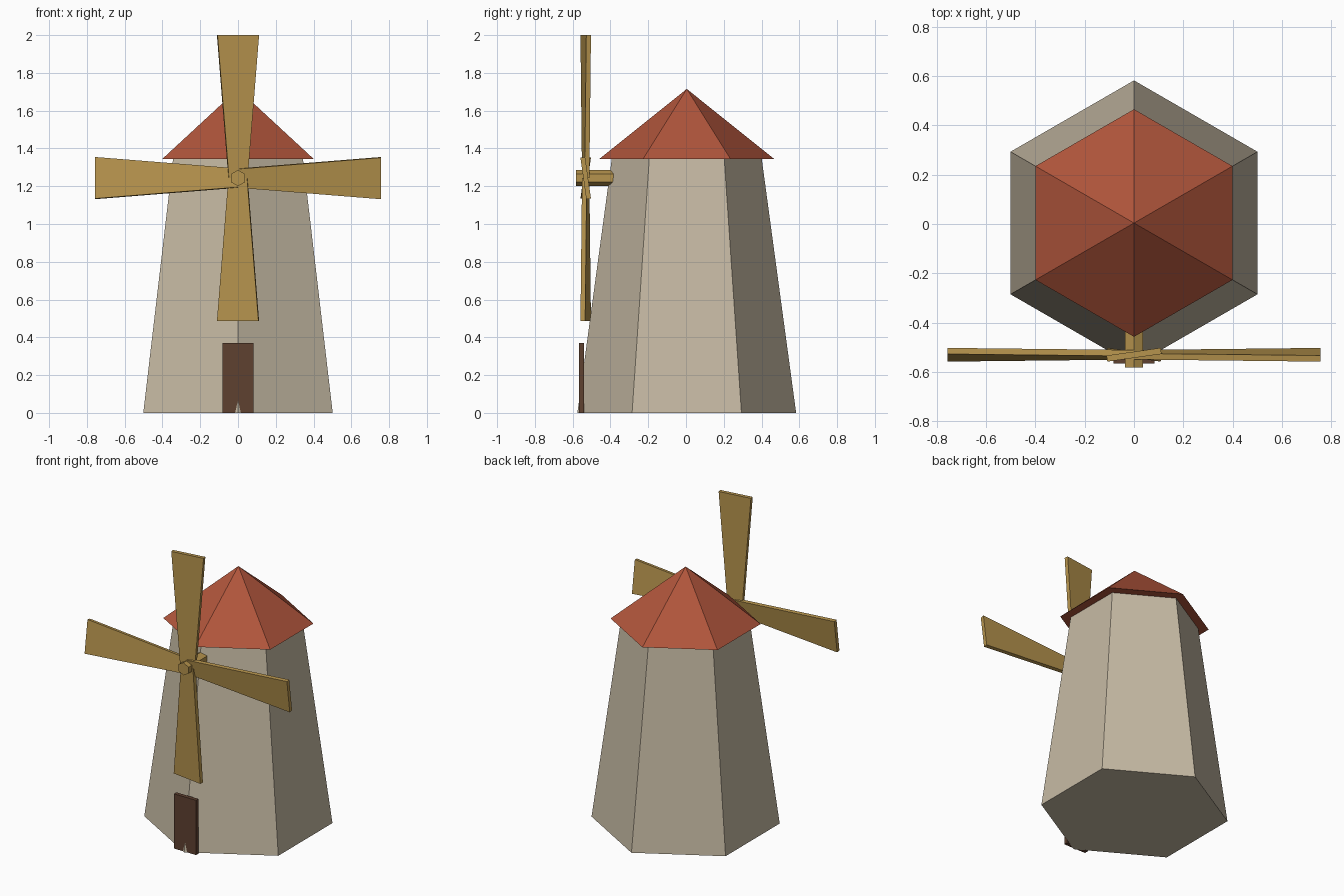
import bpy, bmesh, math
from mathutils import Matrix, Vector

if "Cube" in bpy.data.objects:
    bpy.data.objects.remove(bpy.data.objects["Cube"])


def material(name, rgb):
    m = bpy.data.materials.new(name)
    m.diffuse_color = (*rgb, 1)
    m.use_nodes = True
    m.node_tree.nodes["Principled BSDF"].inputs["Base Color"].default_value = m.diffuse_color
    return m


STONE = material("stone", (0.565, 0.491, 0.371))
TILES = material("red_tiles", (0.432, 0.090, 0.044))
WOOD = material("light_wood", (0.465, 0.292, 0.074))
DARK = material("dark_wood", (0.114, 0.053, 0.030))


def finish(bm, name, mat):
    bmesh.ops.recalc_face_normals(bm, faces=bm.faces)
    mesh = bpy.data.meshes.new(name)
    bm.to_mesh(mesh)
    bm.free()
    mesh.materials.append(mat)
    obj = bpy.data.objects.new(name, mesh)
    bpy.context.collection.objects.link(obj)
    return obj


def hex_prism(name, mat, r1, r2, depth, matrix):
    """Six-sided cone or prism with a corner on the local y axis."""
    bm = bmesh.new()
    bmesh.ops.create_cone(bm, cap_ends=True, segments=6, radius1=r1, radius2=r2, depth=depth)
    corner = min(bm.verts, key=lambda v: v.co.z).co
    ang = math.atan2(corner.y, corner.x)
    bm.transform(matrix @ Matrix.Rotation(math.pi / 2 - ang, 4, 'Z'))
    bmesh.ops.remove_doubles(bm, verts=bm.verts, dist=0.0001)
    return finish(bm, name, mat)


CY = 0.004         # tower axis
HUB_Z = 1.243      # sail axis height
SAIL_Y = -0.531

# Tower and roof
hex_prism("tower", STONE, 0.579, 0.397, 1.345, Matrix.Translation((0, CY, 0.6725)))
hex_prism("roof", TILES, 0.462, 0.0, 0.37, Matrix.Translation((0, CY, 1.53)))

# Axle pointing forward
hex_prism("axle", WOOD, 0.043, 0.043, 0.2,
          Matrix.Translation((0, -0.483, HUB_Z)) @ Matrix.Rotation(math.pi / 2, 4, 'X'))

# Four tapered sails, each pitched about its own length
LENGTH, ROOT, TIP, THICK = 0.757, 0.05, 0.111, 0.025
for i, side in enumerate(("top", "right", "bottom", "left")):
    bm = bmesh.new()
    bmesh.ops.create_cube(bm, size=1)
    for v in bm.verts:
        half = TIP if v.co.z > 0 else ROOT
        v.co = Vector((v.co.x * 2 * half, v.co.y * THICK, (v.co.z + 0.5) * LENGTH))
    bm.transform(Matrix.Translation((0, SAIL_Y, HUB_Z))
                 @ Matrix.Rotation(i * math.pi / 2, 4, 'Y')
                 @ Matrix.Rotation(math.radians(8), 4, 'Z'))
    finish(bm, "sail_" + side, WOOD)

# Door
bm = bmesh.new()
bmesh.ops.create_cube(bm, size=1)
bm.transform(Matrix.Translation((0, -0.553, 0.185)) @ Matrix.Diagonal((0.166, 0.026, 0.37, 1)))
finish(bm, "door", DARK)
